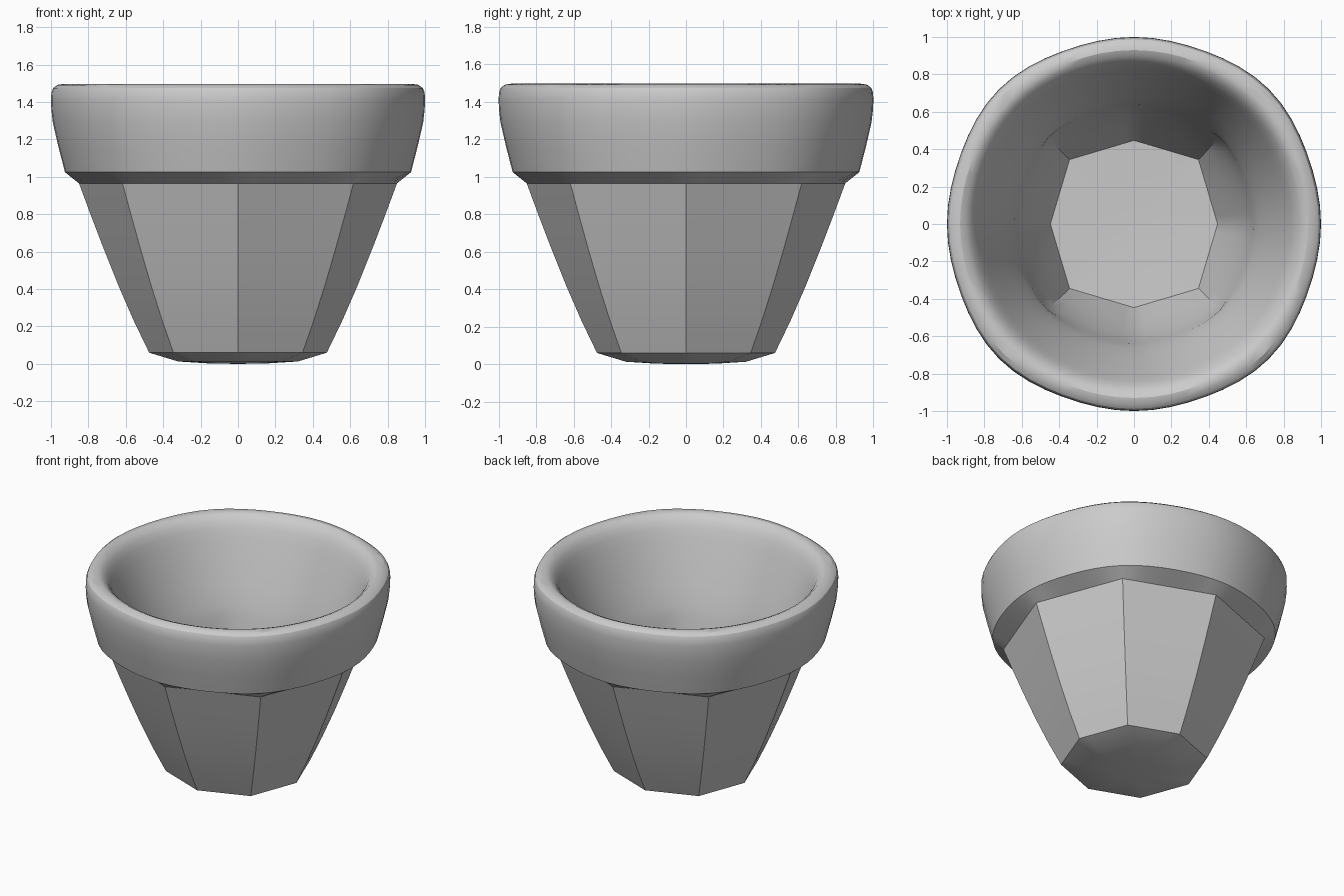
import bpy, bmesh, math

if "Cube" in bpy.data.objects:
    bpy.data.objects.remove(bpy.data.objects["Cube"])

SEG = 64  # segments around, 8 per octagon side


def octagon(a, diag):
    """Slightly squarish octagon: corners on the axes at 1, on the diagonals at diag."""
    k = a / (math.pi / 4)
    i = math.floor(k + 1e-9)
    t = k - i
    pts = []
    for j in (i, i + 1):
        r = 1.0 if j % 2 == 0 else diag
        pts.append((r * math.cos(j * math.pi / 4), r * math.sin(j * math.pi / 4)))
    return tuple(p + (q - p) * t for p, q in zip(*pts))


def rounded(a, wobble):
    """Circle, or with wobble the nearly circular outline of the rim."""
    r = 1.0 + wobble * (0.005 - 0.010 * math.cos(4 * a) + 0.005 * math.cos(8 * a))
    return r * math.cos(a), r * math.sin(a)


# radius, height, roundness (0 octagon, 1 round)
OUTSIDE = [
    (0.16, 0.003, 1), (0.32, 0.013, 0.3), (0.475, 0.06, 0),             # underside
    (0.557, 0.23, 0), (0.64, 0.42, 0), (0.72, 0.62, 0), (0.785, 0.79, 0), (0.85, 0.965, 0),  # body
    (0.925, 1.025, 1), (0.96, 1.16, 1), (0.99, 1.29, 1), (0.998, 1.36, 1), (1.0, 1.41, 1),   # rim
    (0.998, 1.45, 1), (0.988, 1.475, 1), (0.965, 1.492, 1),
]
INSIDE = [
    (0.93, 1.497, 1), (0.90, 1.485, 1), (0.87, 1.455, 1), (0.845, 1.41, 1),  # lip
    (0.82, 1.35, 1), (0.77, 1.22, 1), (0.71, 1.06, 1), (0.665, 0.93, 1), (0.642, 0.84, 0.9),  # wall
    (0.63, 0.75, 0.75), (0.595, 0.60, 0.55), (0.53, 0.40, 0.3), (0.447, 0.20, 0),
    (0.30, 0.195, 0.3), (0.15, 0.19, 1),                                # floor
]

bm = bmesh.new()
rings = []
for profile, diag, wobble in ((OUTSIDE, 1.027, 1), (INSIDE, 1.09, 0.3)):
    for r, z, t in profile:
        ring = []
        for s in range(SEG):
            a = 2 * math.pi * s / SEG
            (ox, oy), (cx, cy) = octagon(a, diag), rounded(a, wobble)
            ring.append(bm.verts.new((r * (ox + (cx - ox) * t), r * (oy + (cy - oy) * t), z)))
        rings.append(ring)
for lo, hi in zip(rings, rings[1:]):
    for s in range(SEG):
        n = (s + 1) % SEG
        bm.faces.new((lo[s], lo[n], hi[n], hi[s]))

# close underside and floor
for ring, z in ((rings[0], 0.0), (rings[-1], 0.188)):
    c = bm.verts.new((0, 0, z))
    for s in range(SEG):
        bm.faces.new((ring[s], ring[(s + 1) % SEG], c))
bmesh.ops.recalc_face_normals(bm, faces=bm.faces)

mesh = bpy.data.meshes.new("flower_pot")
bm.to_mesh(mesh)
bm.free()
pot = bpy.data.objects.new("flower_pot", mesh)
bpy.context.collection.objects.link(pot)
bpy.context.view_layer.objects.active = pot
pot.select_set(True)
bpy.ops.object.shade_smooth_by_angle(angle=math.radians(30))
